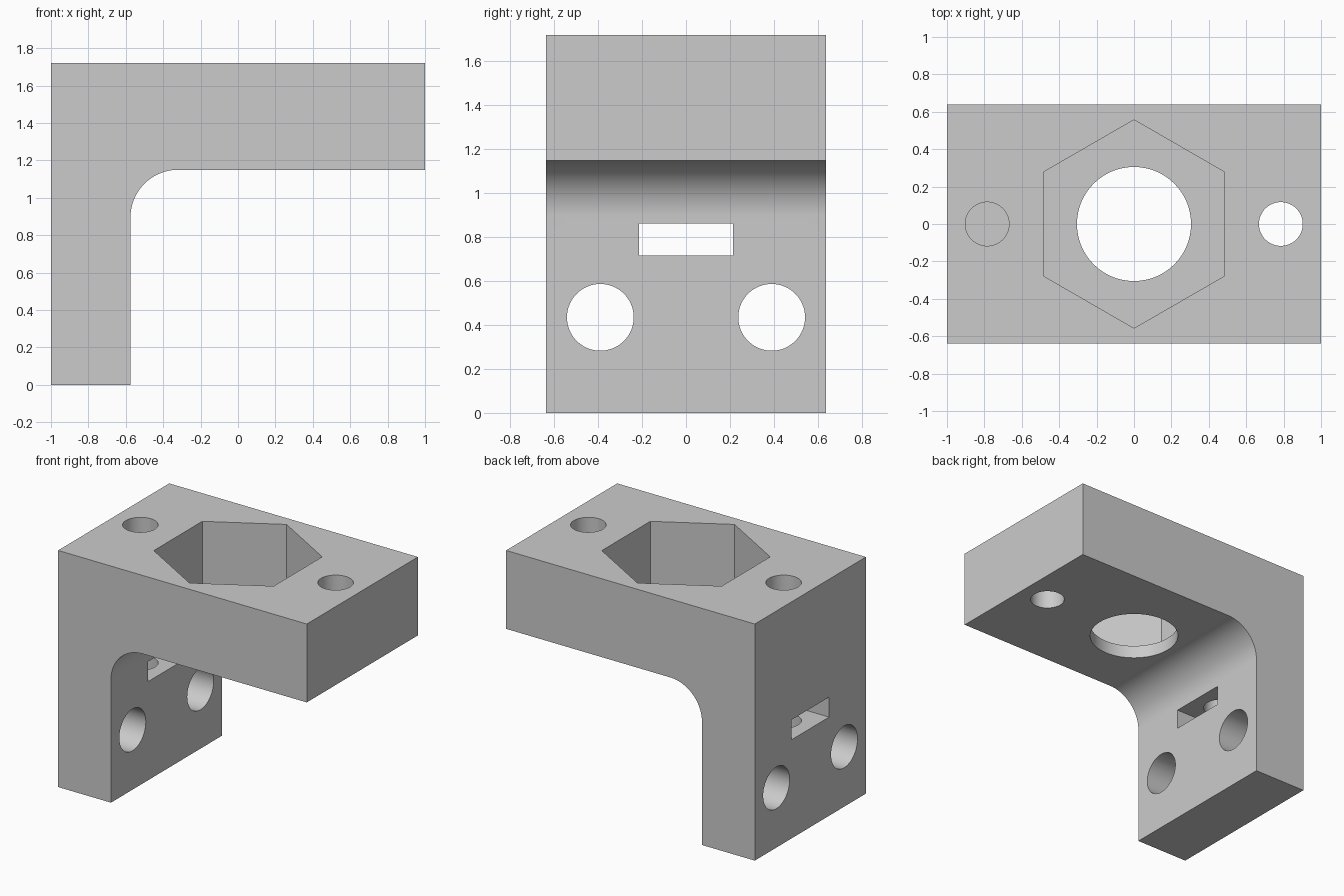
import bpy, bmesh
from math import cos, sin, pi, radians
from mathutils import Matrix

if "Cube" in bpy.data.objects:
    bpy.data.objects.remove(bpy.data.objects["Cube"])

HALF_Y, TOP = 0.638, 1.72
LEG_X, ARM_Z, FILLET = -0.575, 1.15, 0.255

grey = bpy.data.materials.new("light_grey")
grey.use_nodes = True
grey.diffuse_color = (0.6, 0.6, 0.6, 1)
grey.node_tree.nodes["Principled BSDF"].inputs["Base Color"].default_value = (0.6, 0.6, 0.6, 1)


def make_object(name, bm):
    bmesh.ops.recalc_face_normals(bm, faces=bm.faces)
    mesh = bpy.data.meshes.new(name)
    bm.to_mesh(mesh)
    bm.free()
    mesh.materials.append(grey)
    obj = bpy.data.objects.new(name, mesh)
    bpy.context.collection.objects.link(obj)
    return obj


def prism(name, radius, low, high, x=0, sides=64):
    """Upright prism cutter between two heights."""
    bm = bmesh.new()
    bmesh.ops.create_cone(bm, cap_ends=True, segments=sides, radius1=radius, radius2=radius,
                          depth=high - low, matrix=Matrix.Translation((x, 0, (low + high) / 2)))
    return make_object(name, bm)


# L-shaped body: side profile with a rounded inner corner, extruded in depth
steps = 24
arc = [(LEG_X + FILLET - FILLET * cos(pi / 2 * i / steps),
        ARM_Z - FILLET + FILLET * sin(pi / 2 * i / steps)) for i in range(steps + 1)]
profile = [(-1, 0), (LEG_X, 0), *arc, (1, ARM_Z), (1, TOP), (-1, TOP)]
bm = bmesh.new()
face = bm.faces.new([bm.verts.new((x, -HALF_Y, z)) for x, z in profile])
extruded = bmesh.ops.extrude_face_region(bm, geom=[face])["geom"]
bmesh.ops.translate(bm, vec=(0, 2 * HALF_Y, 0),
                    verts=[v for v in extruded if isinstance(v, bmesh.types.BMVert)])
bracket = make_object("bracket_body", bm)

# Hexagonal pocket, central bore, and the two screw holes in the arm
cutters = [
    prism("hex_pocket", 0.557, 1.245, TOP + 0.2, sides=6),
    prism("central_bore", 0.305, 1, 1.4),
    prism("arm_screw_hole", 0.117, 1, TOP + 0.2, x=0.785),
    prism("leg_screw_hole", 0.117, 0.45, TOP + 0.2, x=-0.785),
]

# Nut slot through the leg
bm = bmesh.new()
bmesh.ops.create_cube(bm, size=1, matrix=Matrix.Translation((-0.785, 0, 0.79))
                      @ Matrix.Diagonal((0.8, 0.43, 0.145, 1)))
cutters.append(make_object("nut_slot", bm))

# Pair of mounting holes through the leg
for side in (-1, 1):
    bm = bmesh.new()
    bmesh.ops.create_cone(bm, cap_ends=True, segments=64, radius1=0.152, radius2=0.152, depth=0.8,
                          matrix=Matrix.Translation((-0.785, side * 0.39, 0.435))
                          @ Matrix.Rotation(pi / 2, 4, "Y"))
    cutters.append(make_object("mounting_hole", bm))

# Cut everything out of the body
bpy.ops.object.select_all(action="DESELECT")
bracket.select_set(True)
bpy.context.view_layer.objects.active = bracket
for cutter in cutters:
    cutter.hide_render = True
    mod = bracket.modifiers.new(cutter.name, "BOOLEAN")
    mod.operation, mod.solver, mod.object = "DIFFERENCE", "EXACT", cutter
    bpy.ops.object.modifier_apply(modifier=mod.name)
    bpy.data.objects.remove(cutter)

bpy.ops.object.shade_smooth_by_angle(angle=radians(30))
